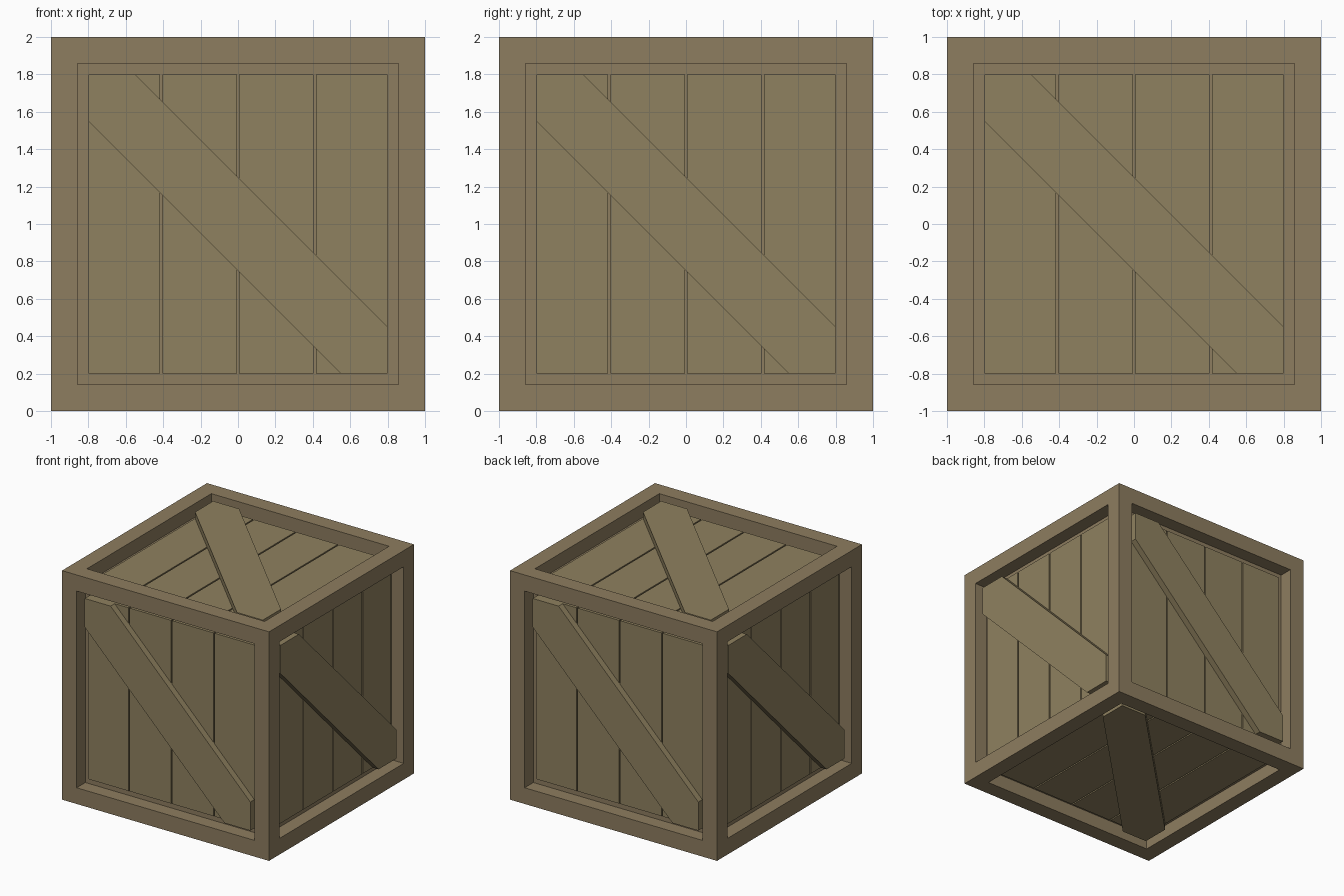
import bpy, bmesh
from math import radians
from mathutils import Matrix, Vector

if "Cube" in bpy.data.objects:
    bpy.data.objects.remove(bpy.data.objects["Cube"])

HALF = 1.0       # half size of the crate
OPEN = 0.8       # half size of each framed opening
FLOOR = 0.12     # depth of the board behind the planks
PLANK = 0.083    # depth of the plank surface
BRACE = 0.027    # depth of the brace surface
CUT = 0.25       # how far the brace runs along the opening from its corner
GAP = 0.012      # groove between planks
PITCH = 0.41     # plank spacing


def material(name, color):
    m = bpy.data.materials.new(name)
    m.diffuse_color = color
    m.use_nodes = True
    m.node_tree.nodes["Principled BSDF"].inputs["Base Color"].default_value = m.diffuse_color
    return m


frame_mat = material("frame_wood", (0.27, 0.205, 0.115, 1))
plank_mat = material("plank_wood", (0.275, 0.22, 0.115, 1))


def finish(bm, name, mat, matrix=Matrix()):
    bmesh.ops.recalc_face_normals(bm, faces=bm.faces)
    me = bpy.data.meshes.new(name)
    bm.to_mesh(me)
    bm.free()
    me.materials.append(mat)
    ob = bpy.data.objects.new(name, me)
    ob.matrix_world = Matrix.Translation((0, 0, HALF)) @ matrix
    bpy.context.collection.objects.link(ob)
    return ob


def prism(bm, outline, near, far):
    """Extrude an (x, z) outline between two depths behind the front face."""
    f = bm.faces.new([bm.verts.new((x, near - HALF, z)) for x, z in outline])
    ext = bmesh.ops.extrude_face_region(bm, geom=[f])["geom"]
    verts = [g for g in ext if isinstance(g, bmesh.types.BMVert)]
    bmesh.ops.translate(bm, verts=verts, vec=(0, far - near, 0))


# Frame: a cube with a recess sunk into every side
bm = bmesh.new()
bmesh.ops.create_cube(bm, size=2 * HALF)
sides = list(bm.faces)
bmesh.ops.inset_individual(bm, faces=sides, thickness=HALF - OPEN)
sunk = bmesh.ops.extrude_discrete_faces(bm, faces=sides)["faces"]
for f in sunk:
    f.normal_update()
    bmesh.ops.translate(bm, verts=f.verts[:], vec=Vector(f.normal) * -FLOOR)
finish(bm, "frame", frame_mat)

# Each side is the front panel turned into place
turns = {
    "front": Matrix(),
    "right": Matrix.Rotation(radians(90), 4, 'Z'),
    "back": Matrix.Rotation(radians(180), 4, 'Z'),
    "left": Matrix.Rotation(radians(-90), 4, 'Z'),
    "top": Matrix.Rotation(radians(-90), 4, 'X'),
    "bottom": Matrix.Rotation(radians(90), 4, 'X'),
}
for side, turn in turns.items():
    # Four upright planks with grooves between
    bm = bmesh.new()
    for i in range(4):
        x0 = max(-OPEN, (i - 2) * PITCH + GAP / 2)
        x1 = min(OPEN, (i - 1) * PITCH - GAP / 2)
        prism(bm, [(x0, -OPEN), (x1, -OPEN), (x1, OPEN), (x0, OPEN)],
              PLANK, FLOOR + 0.01)
    finish(bm, side + "_planks", plank_mat, turn)

    # Diagonal brace trimmed to the corners of the opening
    bm = bmesh.new()
    o, c = OPEN, OPEN - CUT
    prism(bm, [(-o, o), (-o, c), (c, -o), (o, -o), (o, -c), (-c, o)],
          BRACE, PLANK + 0.005)
    finish(bm, side + "_brace", plank_mat, turn)
